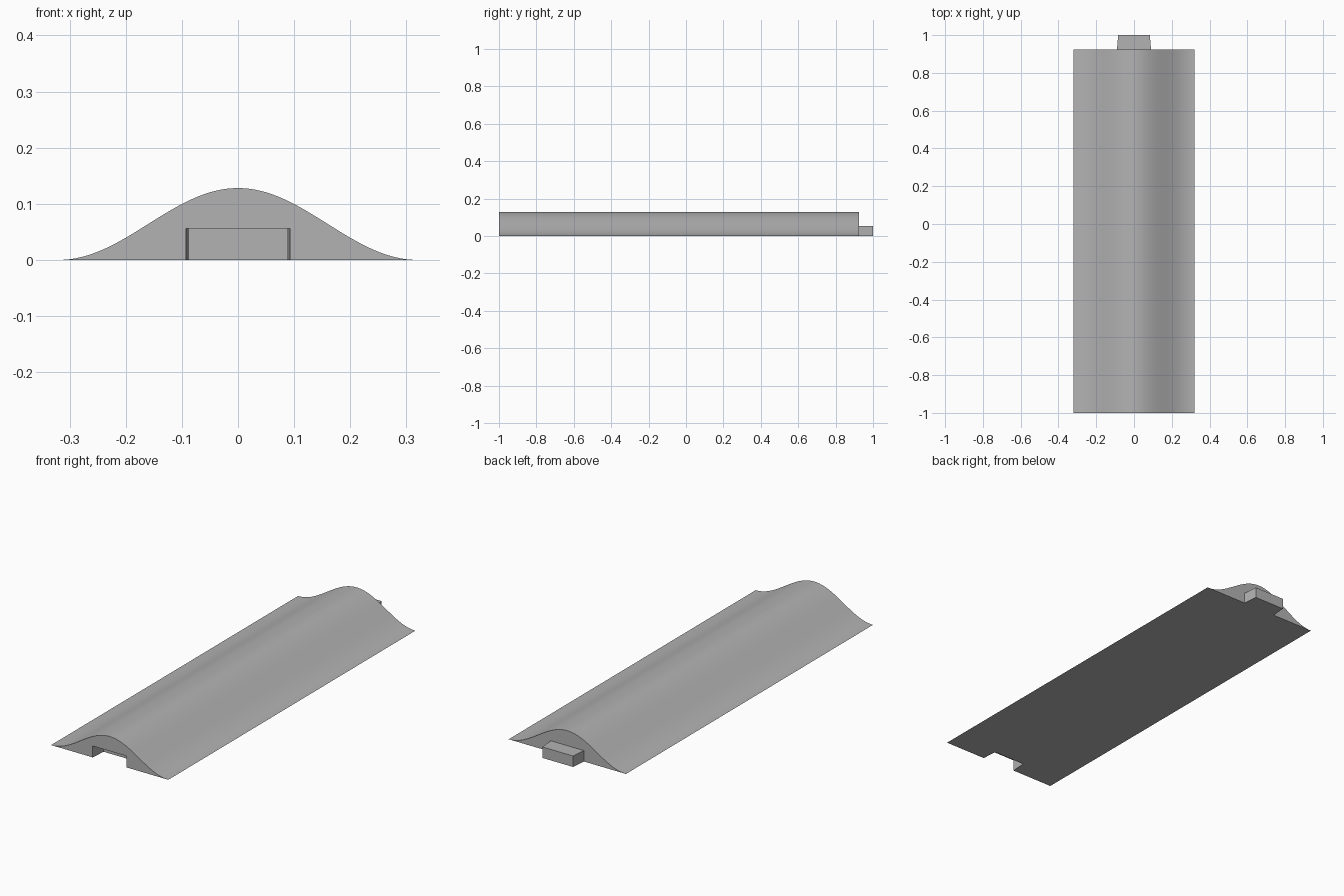
import bpy
import bmesh
from math import cos, pi

HALF_WIDTH, HEIGHT = 0.32, 0.128
FRONT, BACK, TIP = -1.0, 0.925, 1.0

if "Cube" in bpy.data.objects:
    bpy.data.objects.remove(bpy.data.objects["Cube"])

grey = bpy.data.materials.new("plain_grey")
grey.use_nodes = True
grey.diffuse_color = (0.45, 0.45, 0.45, 1)
grey.node_tree.nodes["Principled BSDF"].inputs["Base Color"].default_value = (0.45, 0.45, 0.45, 1)


def prism(name, outline, direction):
    """Extrude a closed outline of 3D points along a direction."""
    bm = bmesh.new()
    face = bm.faces.new([bm.verts.new(p) for p in outline])
    grown = bmesh.ops.extrude_face_region(bm, geom=[face])["geom"]
    moved = [v for v in grown if isinstance(v, bmesh.types.BMVert)]
    bmesh.ops.translate(bm, verts=moved, vec=direction)
    bmesh.ops.recalc_face_normals(bm, faces=bm.faces)
    mesh = bpy.data.meshes.new(name)
    bm.to_mesh(mesh)
    bm.free()
    mesh.materials.append(grey)
    obj = bpy.data.objects.new(name, mesh)
    bpy.context.collection.objects.link(obj)
    return obj


def tapered_block(name, y0, y1, half0, half1, z0, z1):
    """Block whose width changes from half0 at y0 to half1 at y1."""
    plan = [(-half0, y0, z0), (half0, y0, z0), (half1, y1, z0), (-half1, y1, z0)]
    return prism(name, plan, (0, 0, z1 - z0))


# Long hump with a raised cosine cross-section
steps = 64
xs = [HALF_WIDTH * (2 * i / steps - 1) for i in range(steps + 1)]
section = [(x, FRONT, HEIGHT / 2 * (1 + cos(pi * x / HALF_WIDTH))) for x in xs]
strip = prism("humped_strip", section, (0, BACK - FRONT, 0))

# Tapered socket cut into the front end
cutter = tapered_block("socket_cutter", FRONT - 0.077, FRONT + 0.077, 0.098, 0.087, -0.05, 0.056)
cutter.hide_render = True
cut = strip.modifiers.new("socket", "BOOLEAN")
cut.operation = "DIFFERENCE"
cut.solver = "EXACT"
cut.object = cutter
bpy.ops.object.select_all(action="DESELECT")
strip.select_set(True)
bpy.context.view_layer.objects.active = strip
bpy.ops.object.modifier_apply(modifier=cut.name)
bpy.data.objects.remove(cutter)
bpy.ops.object.shade_smooth_by_angle(angle=0.5)

# Matching tongue on the back end
tapered_block("connector_tongue", BACK, TIP, 0.09, 0.084, 0, 0.054)
